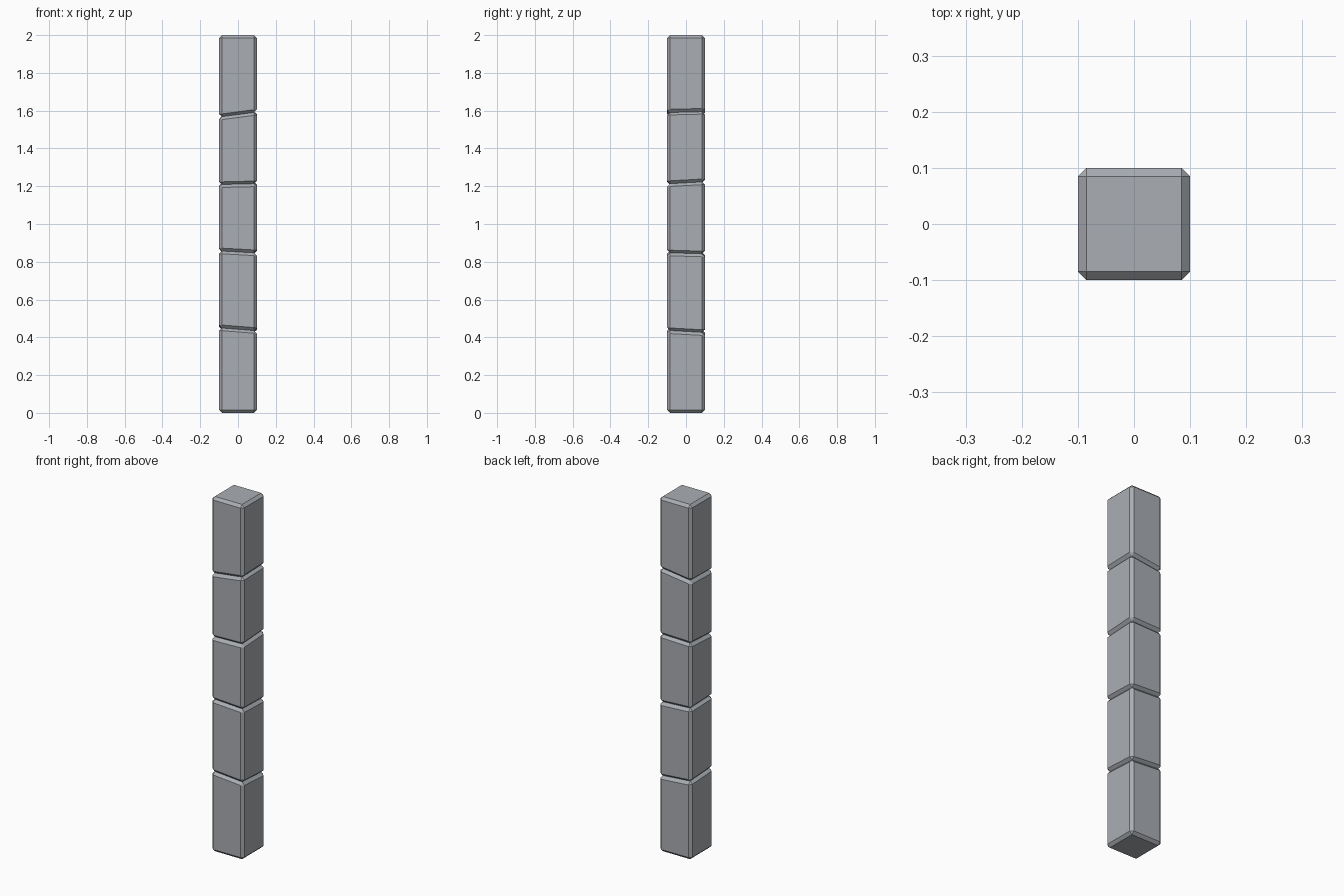
import bpy, bmesh

if "Cube" in bpy.data.objects:
    bpy.data.objects.remove(bpy.data.objects["Cube"])

# one stone colour
stone = bpy.data.materials.new("grey stone")
stone.diffuse_color = (0.40, 0.42, 0.45, 1)
stone.use_nodes = True
stone.node_tree.nodes["Principled BSDF"].inputs["Base Color"].default_value = stone.diffuse_color

HALF = 0.1
CHAMFER = 0.015
# joint planes between blocks: height, slope in x, slope in y
joints = [(0, 0, 0), (0.438, -0.08, -0.055), (0.8495, -0.055, -0.03),
          (1.216, 0.025, 0.055), (1.5815, 0.13, 0.025), (2, 0, 0)]


def block(name, low, high):
    """Square block with slanted ends and chamfered edges."""
    bm = bmesh.new()
    bmesh.ops.create_cube(bm, size=2 * HALF)
    for v in bm.verts:
        c, a, b = high if v.co.z > 0 else low
        v.co.z = c + a * v.co.x + b * v.co.y
    bmesh.ops.bevel(bm, geom=bm.edges[:], offset=CHAMFER, offset_type='OFFSET',
                    segments=1, profile=0.5, affect='EDGES')
    me = bpy.data.meshes.new(name)
    bm.to_mesh(me)
    bm.free()
    me.materials.append(stone)
    bpy.context.collection.objects.link(bpy.data.objects.new(name, me))


# pillar of five stacked blocks
for i in range(5):
    block(f"pillar_block_{i + 1}", joints[i], joints[i + 1])
